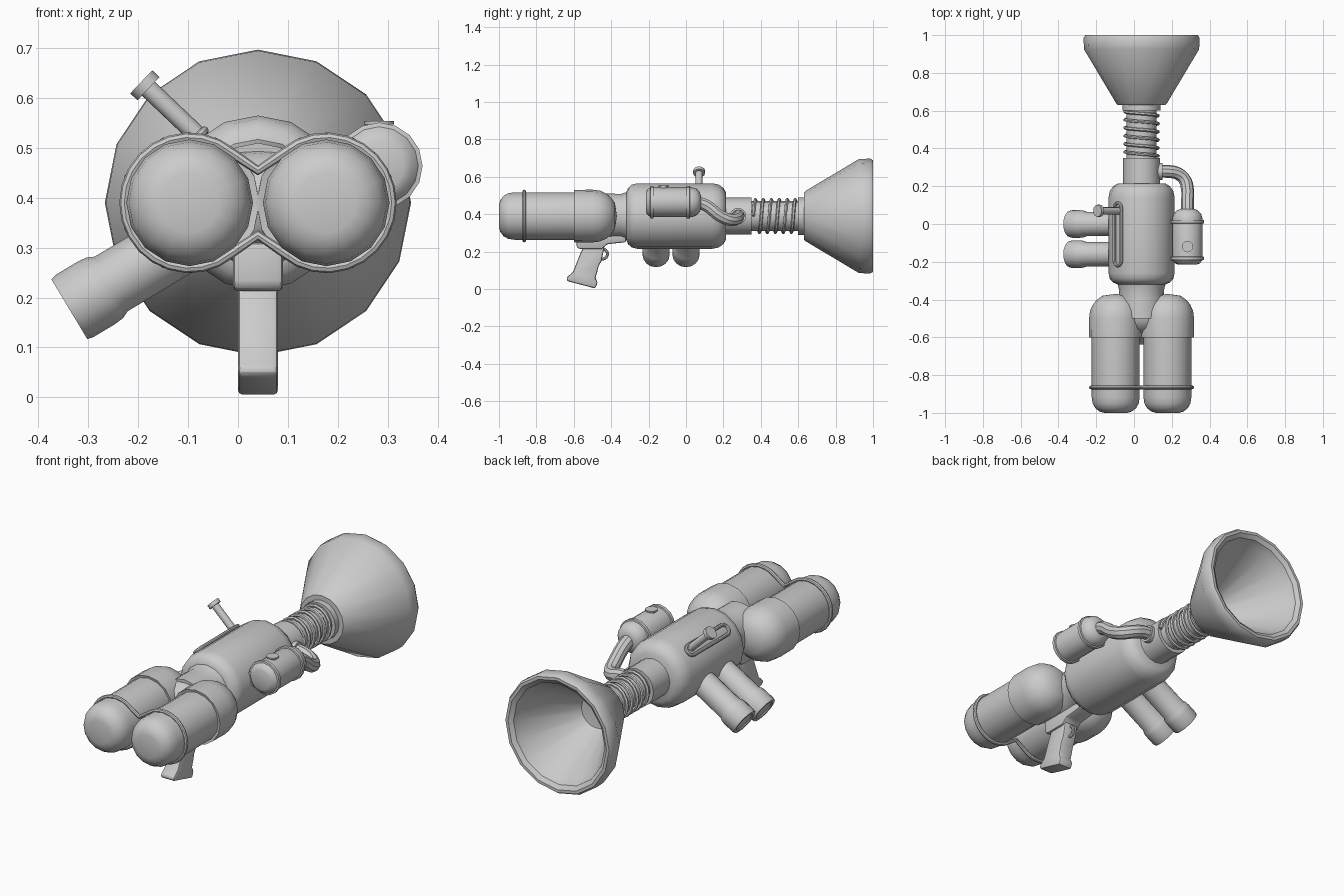
import bpy, bmesh, math
from mathutils import Vector

if "Cube" in bpy.data.objects:
    bpy.data.objects.remove(bpy.data.objects["Cube"])

CX, CZ = 0.04, 0.39          # main axis of the gun
Y = (0, 1, 0)


def finish(bm, name):
    bmesh.ops.remove_doubles(bm, verts=bm.verts, dist=1e-5)
    bmesh.ops.recalc_face_normals(bm, faces=bm.faces)
    me = bpy.data.meshes.new(name)
    bm.to_mesh(me)
    bm.free()
    ob = bpy.data.objects.new(name, me)
    bpy.context.collection.objects.link(ob)
    return ob


def lathe(name, profile, origin, axis=Y, sides=16):
    """Spin (distance along axis, radius) points around an axis."""
    d = Vector(axis).normalized()
    up = Vector((0, 0, 1)) if abs(d.z) < 0.9 else Vector((0, 1, 0))
    u = (up - d * up.dot(d)).normalized()
    v = d.cross(u)
    bm = bmesh.new()
    rings = []
    for t, r in profile:
        ring = []
        for i in range(sides):
            a = 2 * math.pi * i / sides
            ring.append(bm.verts.new(Vector(origin) + d * t + (u * math.cos(a) + v * math.sin(a)) * r))
        rings.append(ring)
    for a, b in zip(rings, rings[1:]):
        for i in range(sides):
            j = (i + 1) % sides
            bm.faces.new((a[i], a[j], b[j], b[i]))
    return finish(bm, name)


def prism(name, pts, x, half, bevel):
    """Extrude a side outline of (y, z) points across x."""
    bm = bmesh.new()
    f = bm.faces.new([bm.verts.new((x - half, y, z)) for y, z in pts])
    ext = bmesh.ops.extrude_face_region(bm, geom=[f])
    bmesh.ops.translate(bm, vec=(2 * half, 0, 0),
                        verts=[g for g in ext["geom"] if isinstance(g, bmesh.types.BMVert)])
    ob = finish(bm, name)
    m = ob.modifiers.new("bevel", 'BEVEL')
    m.width, m.segments, m.limit_method = bevel, 2, 'ANGLE'
    return ob


def tube(name, pts, radius, closed=False, smooth=False, res=2):
    cu = bpy.data.curves.new(name, 'CURVE')
    cu.dimensions = '3D'
    cu.bevel_depth, cu.bevel_resolution, cu.use_fill_caps = radius, res, True
    cu.resolution_u = 5
    sp = cu.splines.new('BEZIER' if smooth else 'POLY')
    points = sp.bezier_points if smooth else sp.points
    points.add(len(pts) - 1)
    for p, c in zip(points, pts):
        if smooth:
            p.co = c
            p.handle_left_type = p.handle_right_type = 'AUTO'
        else:
            p.co = (*c, 1)
    sp.use_cyclic_u = closed
    ob = bpy.data.objects.new(name, cu)
    bpy.context.collection.objects.link(ob)
    return ob


def arc(cx, cy, r, a0, a1, n):
    return [(cx + r * math.cos(math.radians(a0 + (a1 - a0) * i / n)),
             cy + r * math.sin(math.radians(a0 + (a1 - a0) * i / n))) for i in range(n + 1)]


AX = (CX, 0, CZ)

# Main body, barrel and rear neck
lathe("body", [(-.32, 0), (-.32, .125), (-.31, .15), (-.29, .168), (-.26, .175), (.14, .175),
               (.175, .168), (.2, .15), (.215, .125), (.215, 0)], AX)
lathe("barrel", [(.2, 0), (.2, .098), (.35, .098), (.35, 0)], AX)
lathe("rear_neck", [(-.5, 0), (-.5, .12), (-.4, .12), (-.35, .118), (-.31, .13), (-.31, 0)], AX)

# Spring section
lathe("spring_core", [(.34, 0), (.34, .08), (.62, .08), (.62, 0)], AX)
turns, n = 5.5, 88
tube("spring_coil", [(CX + .088 * math.cos(2 * math.pi * turns * i / n), .36 + .235 * i / n,
                      CZ + .088 * math.sin(2 * math.pi * turns * i / n)) for i in range(n + 1)],
     .009, res=1)
lathe("horn_collar", [(.6, 0), (.6, .1), (.64, .1), (.64, 0)], AX)

# Flared horn, hollow with a thick rounded lip
lathe("horn", [(.63, 0), (.63, .125), (.64, .135), (.925, .305), (.985, .307), (1, .298), (1, .283),
               (.985, .262), (.95, .25), (.68, .085), (.67, 0)], AX)

# Twin rear tanks and their sleeves
for side, tag in ((-1, "left"), (1, "right")):
    o = (CX + side * .137, 0, CZ)
    lathe(tag + "_tank", [(-1, 0), (-1, .06), (-.993, .085), (-.975, .108), (-.95, .122),
                          (-.915, .127), (-.55, .127)], o)
    lathe(tag + "_sleeve", [(-.595, .12), (-.6, .14), (-.5, .141), (-.46, .136), (-.425, .12),
                            (-.4, .098), (-.38, .07), (-.37, 0)], o)
lathe("sleeve_bridge", [(-.14, 0), (-.14, .1), (0, .108), (.14, .1), (.14, 0)],
      (CX, -.475, CZ), (1, 0, 0))

# Band wrapping both tanks
loop = arc(CX + .137, CZ, .131, 130, -130, 18) + [(CX, CZ - .065)]
loop += arc(CX - .137, CZ, .131, -50, -310, 18) + [(CX, CZ + .065)]
tube("tank_band", [(x, -.865, z) for x, z in loop], .01, closed=True)

# Pistol grip, mount, trigger and guard
prism("grip_mount", [(-.585, .225), (-.57, .213), (-.45, .213), (-.42, .24), (-.32, .25),
                     (-.32, .31), (-.585, .31)], CX, .05, .01)
prism("grip", [(-.545, .23), (-.565, .19), (-.605, .09), (-.64, .06), (-.635, .042), (-.485, .003),
               (-.472, .035), (-.485, .06), (-.475, .09), (-.468, .12), (-.452, .15),
               (-.435, .23)], CX, .04, .01)
tube("trigger_guard", [(CX, y, z) for y, z in arc(-.447, .187, .027, 0, 345, 15)], .008, closed=True)

# Pair of canisters angled down from the left side
for i, y in enumerate((0, -.16)):
    lathe(f"side_canister_{i + 1}", [(-.06, 0), (-.06, .064), (.18, .064), (.195, .071), (.215, .073),
                                     (.265, .073), (.278, .07), (.278, .055), (.272, .05), (.272, 0)],
          (-.1, y, .32), (-.857, 0, -.515))

# Cocking handle with its slot frame
lathe("handle_rod", [(0, 0), (0, .019), (.165, .019), (.165, .032), (.185, .032), (.185, 0)],
      (-.06, .07, .505), (-.725, 0, .69), 12)
tangent, centre = Vector((.707, 0, .707)), Vector((-.086, 0, .516))
track = arc(0, .085, .026, 0, 180, 6) + arc(0, -.195, .026, 180, 360, 6)
tube("slot_frame", [centre + tangent * a + Vector((0, b, 0)) for a, b in track], .009, closed=True)

# Right side canister with bands and button
RC = (.283, 0, .464)
lathe("right_canister", [(-.215, 0), (-.215, .05), (-.208, .066), (-.19, .08), (.03, .08), (.055, .072),
                         (.072, .055), (.08, .036), (.08, 0)], RC)
for i, y in enumerate((-.182, .012)):
    lathe(f"canister_band_{i + 1}", [(y - .01, .078), (y - .008, .087), (y + .008, .087),
                                     (y + .01, .078)], RC)
    prism(f"canister_bracket_{i + 1}", [(y - .01, .41), (y + .01, .41), (y + .01, .47), (y - .01, .47)],
          .2, .025, .003)
lathe("canister_button", [(0, 0), (0, .022), (.015, .022), (.015, .03), (.022, .03), (.022, 0)],
      (.283, -.12, .532), (0, 0, 1), 12)

# Feed pipe from canister to barrel
tube("feed_pipe", [(.283, .06, .464), (.283, .11, .445), (.283, .18, .392), (.268, .235, .37),
                   (.23, .268, .375), (.18, .278, .388), (.1, .278, .39)], .034, smooth=True, res=3)
lathe("pipe_flange", [(0, 0), (0, .044), (.035, .044), (.035, 0)], (.115, .278, .39), (1, 0, 0))

# Convert curves and smooth while keeping hard edges
bpy.ops.object.select_all(action='SELECT')
bpy.context.view_layer.objects.active = bpy.data.objects["body"]
bpy.ops.object.convert(target='MESH')
bpy.ops.object.shade_smooth_by_angle(angle=math.radians(35))
